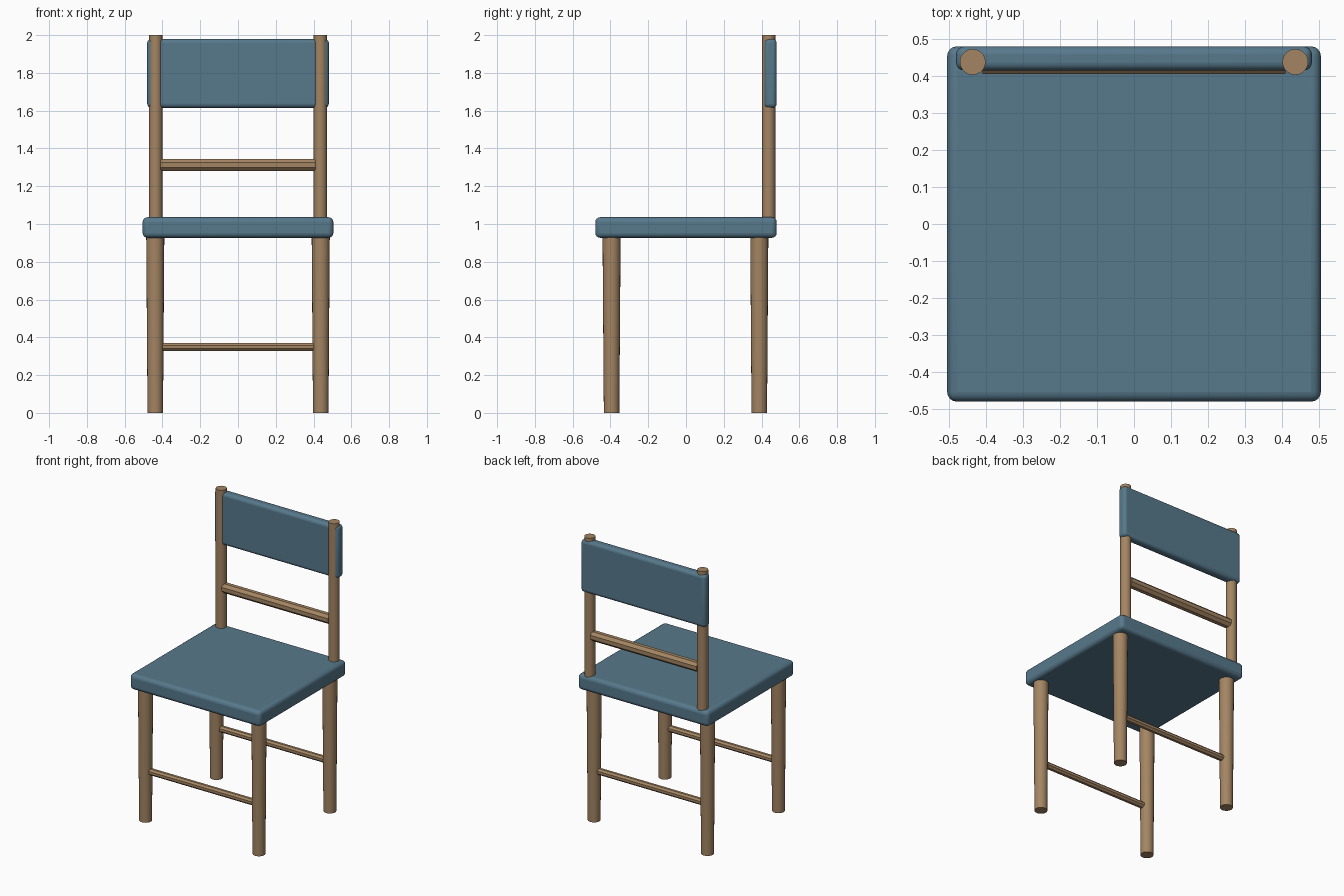
import bpy
import math

cube = bpy.data.objects.get("Cube")
if cube:
    bpy.data.objects.remove(cube, do_unlink=True)


def make_material(name, rgb):
    mat = bpy.data.materials.new(name)
    mat.use_nodes = True
    mat.diffuse_color = (*rgb, 1)
    bsdf = mat.node_tree.nodes["Principled BSDF"]
    bsdf.inputs["Base Color"].default_value = (*rgb, 1)
    return mat


wood = make_material("tan wood", (0.37, 0.235, 0.125))
fabric = make_material("slate blue upholstery", (0.095, 0.19, 0.26))


def finish(obj, name, mat):
    obj.name = name
    obj.data.materials.append(mat)
    bpy.ops.object.shade_smooth_by_angle(angle=math.radians(35))


def cushion(name, low, high, radius):
    """Rounded box between two corners."""
    centre = [(a + b) / 2 for a, b in zip(low, high)]
    bpy.ops.mesh.primitive_cube_add(size=1, location=centre)
    obj = bpy.context.object
    obj.scale = [b - a for a, b in zip(low, high)]
    bpy.ops.object.transform_apply(location=False, rotation=False, scale=True)
    bevel = obj.modifiers.new("rounded edges", 'BEVEL')
    bevel.width = radius
    bevel.segments = 4
    finish(obj, name, fabric)


def upright(name, x, y, bottom, top, r_bottom, r_top):
    """Round, optionally tapered vertical pole."""
    bpy.ops.mesh.primitive_cone_add(
        vertices=20, radius1=r_bottom, radius2=r_top, depth=top - bottom,
        location=(x, y, (bottom + top) / 2))
    finish(bpy.context.object, name, wood)


def rail(name, y, z, radius, half_length):
    """Eight-sided bar running from side to side, flat side forward."""
    bpy.ops.mesh.primitive_cylinder_add(
        vertices=8, radius=radius / math.cos(math.pi / 8), depth=2 * half_length,
        location=(0, y, z), rotation=(0, math.pi / 2, 0))
    obj = bpy.context.object
    obj.rotation_euler = (math.pi / 8, math.pi / 2, 0)
    obj.rotation_mode = 'XYZ'
    # turn the profile about its own axis so flats face front and top
    obj.rotation_euler = (0, math.pi / 2, 0)
    for v in obj.data.vertices:
        a, b = v.co.x, v.co.y
        c, s = math.cos(math.pi / 8), math.sin(math.pi / 8)
        v.co.x, v.co.y = a * c - b * s, a * s + b * c
    finish(obj, name, wood)


# Upholstered seat and backrest
cushion("seat", (-0.505, -0.48, 0.927), (0.505, 0.48, 1.036), 0.026)
cushion("backrest", (-0.481, 0.415, 1.615), (0.481, 0.48, 1.98), 0.022)

# Legs and back posts, mirrored left and right
for side, sign in (("left", 1), ("right", -1)):
    upright(f"front_leg_{side}", sign * 0.438, -0.394, 0, 0.95, 0.041, 0.048)
    upright(f"back_leg_{side}", sign * 0.438, 0.388, 0, 0.95, 0.041, 0.048)
    upright(f"back_post_{side}", sign * 0.436, 0.438, 1.0, 2.0, 0.035, 0.035)

# Cross rails
rail("back_rail", 0.438, 1.313, 0.032, 0.41)
rail("front_stretcher", -0.394, 0.349, 0.021, 0.405)
rail("back_stretcher", 0.388, 0.349, 0.021, 0.405)
